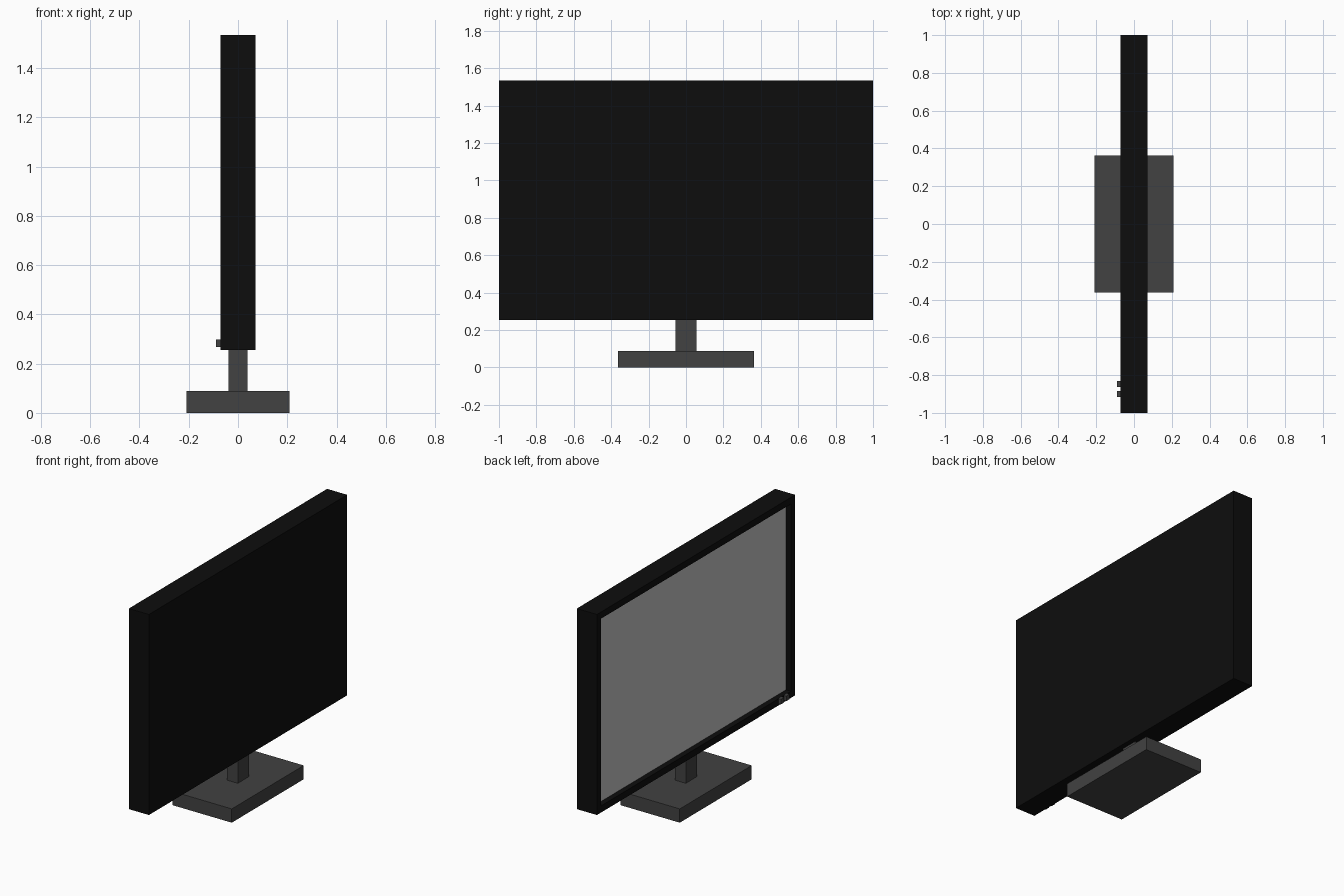
import bpy, bmesh

if "Cube" in bpy.data.objects:
    bpy.data.objects.remove(bpy.data.objects["Cube"])


def material(name, v):
    m = bpy.data.materials.new(name)
    m.diffuse_color = (v, v, v, 1)
    m.use_nodes = True
    m.node_tree.nodes["Principled BSDF"].inputs["Base Color"].default_value = m.diffuse_color
    return m


BLACK = material("black casing", 0.004)
GREY = material("dark grey plastic", 0.054)
SCREEN = material("light grey screen", 0.53)


def box(name, lo, hi, *mats):
    """Axis-aligned box between two corners, returned as object and bmesh."""
    bm = bmesh.new()
    bmesh.ops.create_cube(bm, size=1)
    for v in bm.verts:
        for i in range(3):
            v.co[i] = hi[i] if v.co[i] > 0 else lo[i]
    me = bpy.data.meshes.new(name)
    for m in mats:
        me.materials.append(m)
    bm.to_mesh(me)
    ob = bpy.data.objects.new(name, me)
    bpy.context.collection.objects.link(ob)
    return ob, bm


# Casing with a bezel and a recessed screen on the -x side
casing, bm = box("casing", (-0.071, -1, 0.255), (0.071, 1, 1.535), BLACK, SCREEN)
bm.normal_update()
face = min(bm.faces, key=lambda f: f.normal.x)
bmesh.ops.inset_individual(bm, faces=[face], thickness=0.06)
wall = bmesh.ops.extrude_discrete_faces(bm, faces=[face])["faces"][0]
wall.material_index = 1
bmesh.ops.translate(bm, verts=wall.verts, vec=(0.035, 0, 0))
bm.to_mesh(casing.data)

# Stand
box("stand_base", (-0.21, -0.363, 0), (0.21, 0.363, 0.088), GREY)
box("stand_post", (-0.038, -0.056, 0.088), (0.038, 0.056, 0.255), GREY)

# Two control buttons on the lower bezel
for i, y in enumerate((-0.846, -0.901)):
    box(f"button_{i + 1}", (-0.089, y - 0.016, 0.267), (-0.071, y + 0.016, 0.299), GREY)
